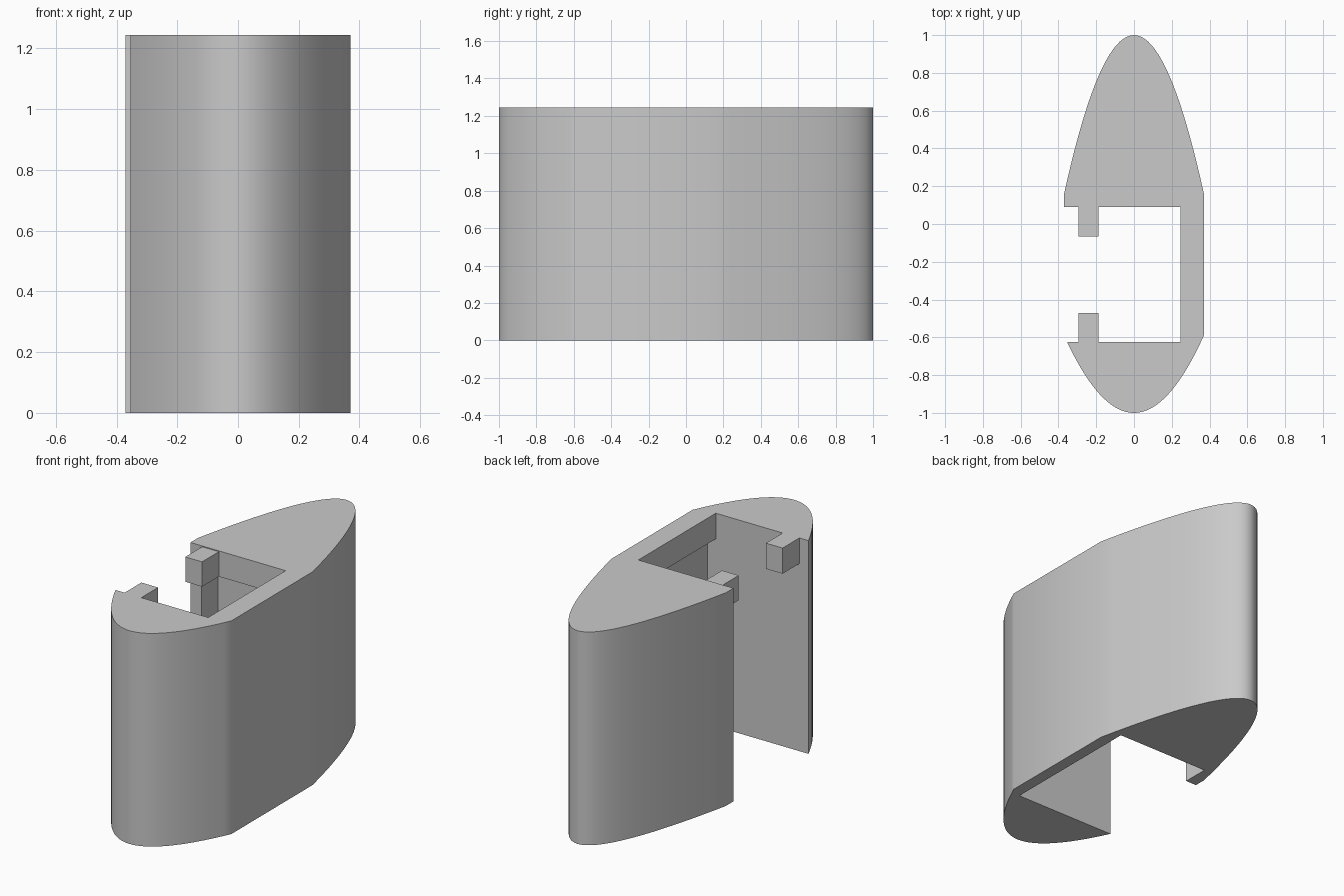
import bpy
import bmesh
import math

cube = bpy.data.objects.get("Cube")
if cube:
    bpy.data.objects.remove(cube, do_unlink=True)

HEIGHT = 1.245
LIP_Z = 1.095       # underside of the top slab and lugs
HALF = 0.37         # half width
REAR_Y, FRONT_Y = 0.16, -0.59   # where the curved ends meet the straight side
POCKET_REAR, POCKET_FRONT = 0.09, -0.625
RIM_X, WALL_X = 0.245, 0.30     # side wall inside: top rim, thinner below
LUG_X = (-0.295, -0.187)

grey = bpy.data.materials.new("plain grey")
grey.use_nodes = True
colour = (0.59, 0.59, 0.59, 1)
grey.diffuse_color = colour
grey.node_tree.nodes["Principled BSDF"].inputs["Base Color"].default_value = colour


def prism(name, outline, z0, z1):
    """Extrude a counter-clockwise outline from z0 to z1."""
    bm = bmesh.new()
    low = [bm.verts.new((x, y, z0)) for x, y in outline]
    high = [bm.verts.new((x, y, z1)) for x, y in outline]
    bm.faces.new(low[::-1])
    bm.faces.new(high)
    n = len(outline)
    for i in range(n):
        j = (i + 1) % n
        bm.faces.new((low[i], low[j], high[j], high[i]))
    mesh = bpy.data.meshes.new(name)
    bm.to_mesh(mesh)
    bm.free()
    mesh.materials.append(grey)
    ob = bpy.data.objects.new(name, mesh)
    bpy.context.collection.objects.link(ob)
    return ob


def block(name, x0, x1, y0, y1, z0, z1):
    return prism(name, [(x0, y0), (x1, y0), (x1, y1), (x0, y1)], z0, z1)


def combine(target, other, operation):
    """Apply a boolean and discard the helper."""
    mod = target.modifiers.new(operation.lower(), "BOOLEAN")
    mod.operation = operation
    mod.solver = "EXACT"
    mod.object = other
    other.hide_render = True
    bpy.context.view_layer.objects.active = target
    bpy.ops.object.modifier_apply(modifier=mod.name)
    bpy.data.objects.remove(other, do_unlink=True)


def parabola(tip, end, steps=40):
    """Points of a curved end, from one side to the other."""
    ts = [2 * i / steps - 1 for i in range(steps + 1)]
    return [(HALF * t, tip + (end - tip) * t * t) for t in ts]


# Outer shell: short front nose, long tapered rear
outline = parabola(-1, FRONT_Y) + parabola(1, REAR_Y)[::-1]
body = prism("body", outline, 0, HEIGHT)

# Side pocket, then the wider recess under the top rim
combine(body, block("pocket_cutter", -0.6, RIM_X, POCKET_FRONT, POCKET_REAR,
                    -0.1, HEIGHT + 0.1), "DIFFERENCE")
combine(body, block("recess_cutter", -0.30, WALL_X, POCKET_FRONT, 0.245,
                    -0.1, LIP_Z), "DIFFERENCE")

# Front lug is one piece with the body
combine(body, block("front_lug", *LUG_X, POCKET_FRONT - 0.03, -0.47,
                    LIP_Z, HEIGHT), "UNION")

# Rear lug butts against the top slab, a hair below its top
block("rear_lug", *LUG_X, -0.065, POCKET_REAR, LIP_Z, HEIGHT - 0.005)

# Smooth curved sides with sharp corners
bpy.ops.object.select_all(action="DESELECT")
body.select_set(True)
bpy.context.view_layer.objects.active = body
bpy.ops.object.shade_smooth_by_angle(angle=math.radians(30))
